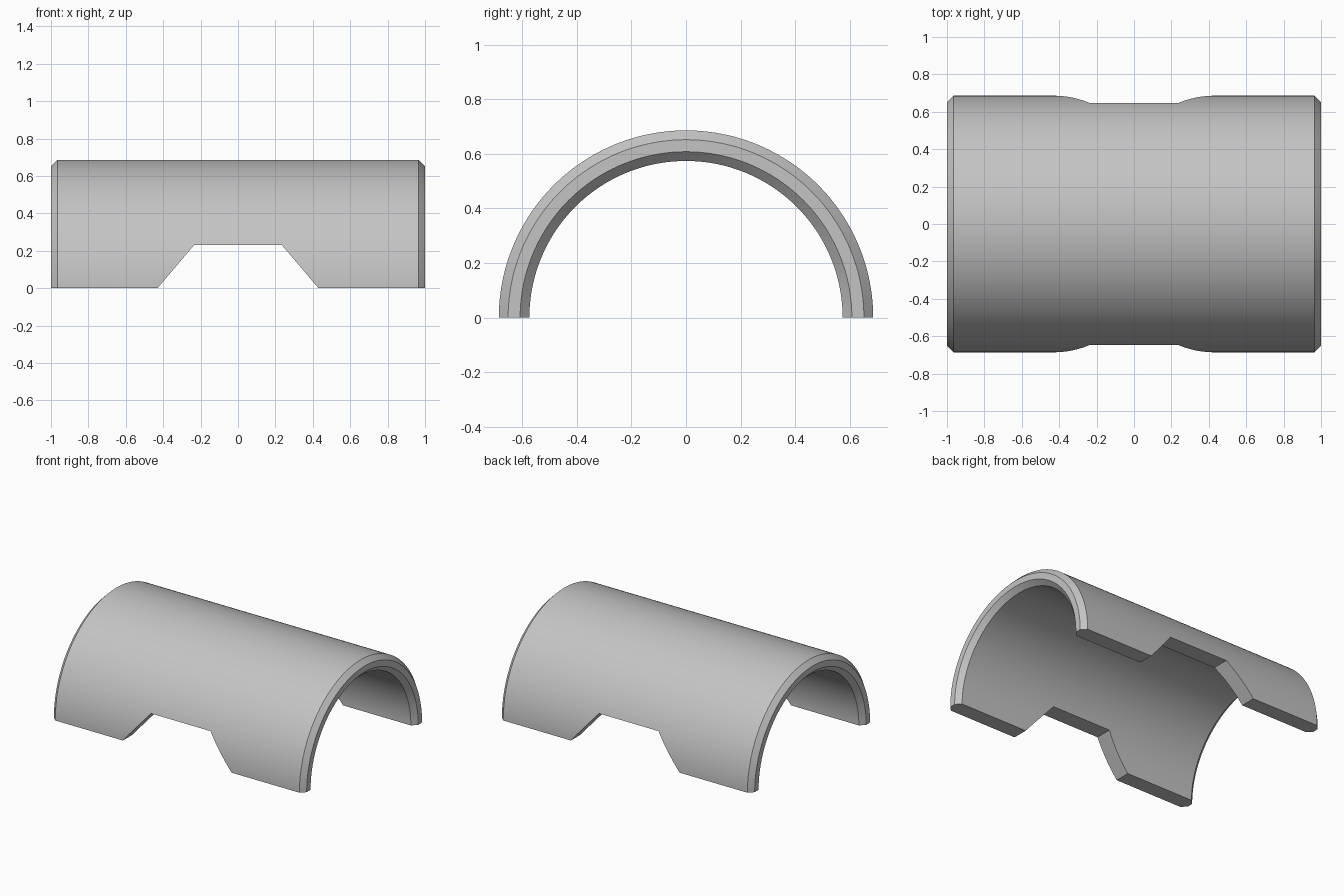
import bpy, bmesh, math
from mathutils import Vector

if "Cube" in bpy.data.objects:
    bpy.data.objects.remove(bpy.data.objects["Cube"])

OUTER, INNER, HALF, BEVEL = 0.686, 0.574, 1.0, 0.034
SEGMENTS = 96


def make_object(name, bm):
    bmesh.ops.recalc_face_normals(bm, faces=bm.faces)
    mesh = bpy.data.meshes.new(name)
    bm.to_mesh(mesh)
    bm.free()
    obj = bpy.data.objects.new(name, mesh)
    bpy.context.collection.objects.link(obj)
    return obj


# Single grey material
grey = bpy.data.materials.new("grey")
grey.use_nodes = True
colour = (0.55, 0.55, 0.55, 1)
grey.diffuse_color = colour
grey.node_tree.nodes["Principled BSDF"].inputs["Base Color"].default_value = colour

# Half tube: chamfered wall section swept half a turn around x
right = [(HALF - BEVEL, OUTER), (HALF, OUTER - BEVEL),
         (HALF, INNER + BEVEL), (HALF - BEVEL, INNER)]
section = right + [(-x, r) for x, r in reversed(right)]
bm = bmesh.new()
rings = []
for i in range(SEGMENTS + 1):
    a = math.pi * i / SEGMENTS
    rings.append([bm.verts.new((x, r * math.cos(a), r * math.sin(a)))
                  for x, r in section])
count = len(section)
for a, b in zip(rings, rings[1:]):
    for j in range(count):
        k = (j + 1) % count
        bm.faces.new((a[j], a[k], b[k], b[j]))
bm.faces.new(rings[0])
bm.faces.new(rings[-1])
shell = make_object("half_tube_shell", bm)
shell.data.materials.append(grey)

# Trapezoid notch through both lower walls
bm = bmesh.new()
outline = [(-0.515, -0.1), (0.515, -0.1), (0.235, 0.23), (-0.235, 0.23)]
face = bm.faces.new([bm.verts.new((x, -1, z)) for x, z in outline])
extruded = bmesh.ops.extrude_face_region(bm, geom=[face])["geom"]
bmesh.ops.translate(bm, vec=Vector((0, 2, 0)),
                    verts=[v for v in extruded if isinstance(v, bmesh.types.BMVert)])
cutter = make_object("notch_cutter", bm)
cutter.data.materials.append(grey)
cutter.hide_render = True

notch = shell.modifiers.new("notch", 'BOOLEAN')
notch.operation = 'DIFFERENCE'
notch.solver = 'EXACT'
notch.object = cutter

bpy.ops.object.select_all(action='DESELECT')
shell.select_set(True)
bpy.context.view_layer.objects.active = shell
bpy.ops.object.modifier_apply(modifier=notch.name)
bpy.data.objects.remove(cutter)
bpy.ops.object.shade_smooth_by_angle(angle=math.radians(30))
